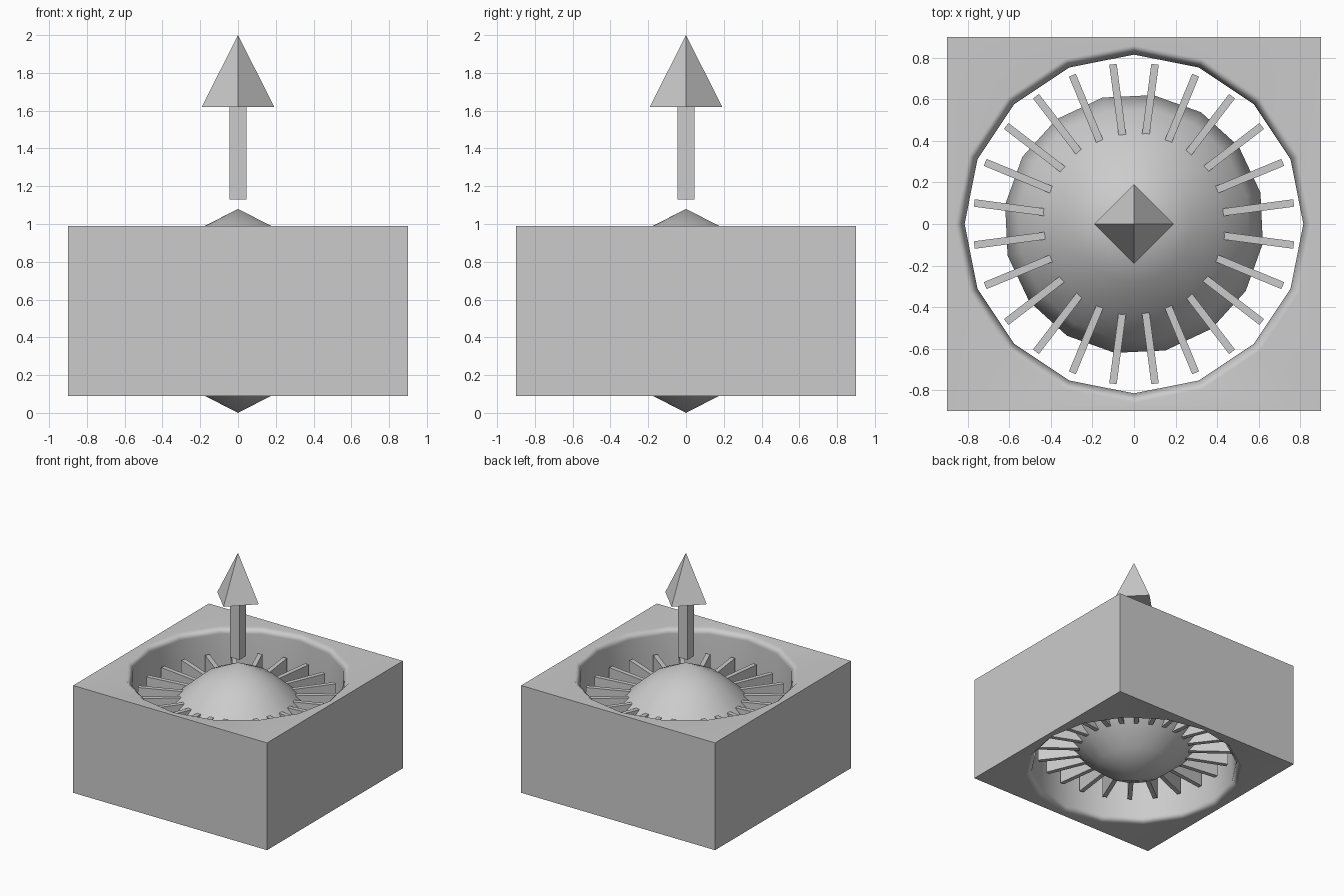
import bpy, bmesh, math
from mathutils import Matrix, Vector

if "Cube" in bpy.data.objects:
    bpy.data.objects.remove(bpy.data.objects["Cube"])


def finish(bm, name, smooth=None):
    bmesh.ops.recalc_face_normals(bm, faces=bm.faces)
    mesh = bpy.data.meshes.new(name)
    bm.to_mesh(mesh)
    bm.free()
    obj = bpy.data.objects.new(name, mesh)
    bpy.context.collection.objects.link(obj)
    if smooth:
        shade(obj, smooth)
    return obj


def shade(obj, degrees):
    bpy.ops.object.select_all(action='DESELECT')
    obj.select_set(True)
    bpy.context.view_layer.objects.active = obj
    bpy.ops.object.shade_smooth_by_angle(angle=math.radians(degrees))


def lathe(name, profile, sides, turn=0.0, smooth=None):
    """Closed solid of revolution; profile runs axis to axis as (r, z)."""
    bm = bmesh.new()
    rings = []
    for r, z in profile:
        if r == 0:
            rings.append([bm.verts.new((0, 0, z))] * sides)
        else:
            angles = [turn + math.tau * i / sides for i in range(sides)]
            rings.append([bm.verts.new((r * math.cos(a), r * math.sin(a), z)) for a in angles])
    for low, high in zip(rings, rings[1:]):
        for i in range(sides):
            j = (i + 1) % sides
            bm.faces.new(dict.fromkeys((low[i], low[j], high[j], high[i])))
    return finish(bm, name, smooth)


def add_box(bm, low, high, turn=0.0):
    low, high = Vector(low), Vector(high)
    place = (Matrix.Rotation(turn, 4, 'Z') @ Matrix.Translation((low + high) / 2)
             @ Matrix.Diagonal((*(high - low), 1)))
    bmesh.ops.create_cube(bm, size=1, matrix=place)


BOTTOM, TOP, MID = 0.09, 0.99, 0.54

# square housing with a chamfered 16-sided opening
bm = bmesh.new()
add_box(bm, (-0.9, -0.9, BOTTOM), (0.9, 0.9, TOP))
housing = finish(bm, "housing")
cutter = lathe("opening_cutter",
               [(0, BOTTOM - 0.1), (0.86, BOTTOM - 0.1), (0.86, BOTTOM), (0.815, BOTTOM + 0.045),
                (0.815, TOP - 0.045), (0.86, TOP), (0.86, TOP + 0.1), (0, TOP + 0.1)], 16)
cutter.hide_render = True
cut = housing.modifiers.new("opening", 'BOOLEAN')
cut.object = cutter
cut.operation = 'DIFFERENCE'
cut.solver = 'EXACT'
bpy.context.view_layer.objects.active = housing
bpy.ops.object.modifier_apply(modifier=cut.name)
bpy.data.objects.remove(cutter)
shade(housing, 50)
weighted = housing.modifiers.new("weighted_normals", 'WEIGHTED_NORMAL')
weighted.keep_sharp = True

# lens-shaped hub, mirrored about the middle height
half = [(0, 0.54), (0.285, 0.395), (0.44, 0.26), (0.56, 0.13)]
profile = ([(r, MID - z) for r, z in half] + [(0.627, MID)]
           + [(r, MID + z) for r, z in reversed(half)])
lathe("hub", profile, 16, math.radians(14), smooth=60)

# ring of radial fan blades
bm = bmesh.new()
for i in range(24):
    add_box(bm, (0.43, -0.018, MID - 0.26), (0.775, 0.018, MID + 0.26),
            math.radians(7.5 + 15 * i))
finish(bm, "fan_blades")

# floating direction arrow
bm = bmesh.new()
add_box(bm, (-0.045, -0.045, 1.13), (0.045, 0.045, 1.62))
finish(bm, "arrow_shaft")
lathe("arrow_head", [(0, 1.62), (0.192, 1.62), (0, 2.0)], 4)
